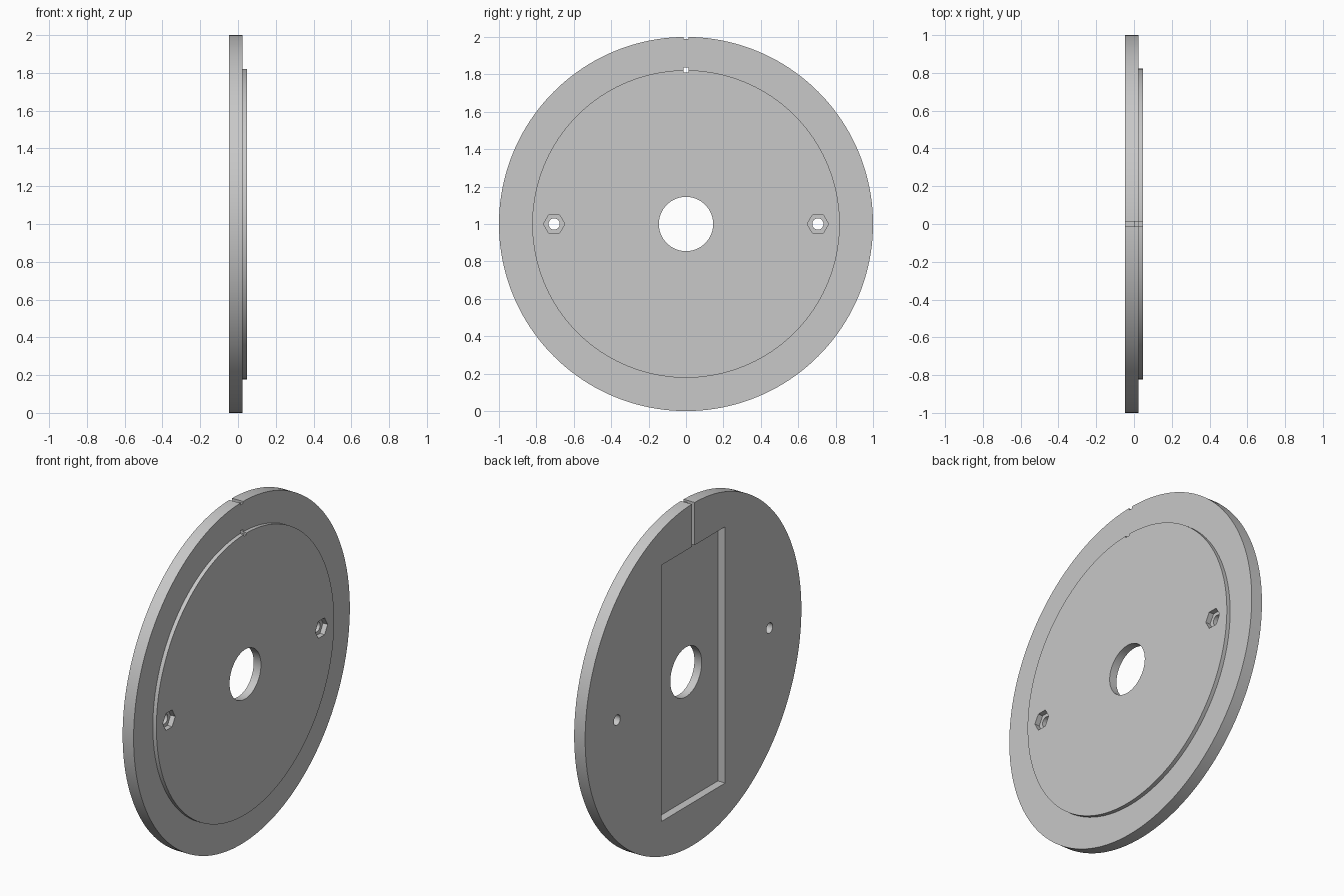
import bpy, bmesh, math
from mathutils import Matrix, Vector

cube = bpy.data.objects.get("Cube")
if cube:
    bpy.data.objects.remove(cube, do_unlink=True)

BACK, STEP, FRONT = -0.047, 0.024, 0.047   # face positions along x
POCKET_FLOOR = 0.0
NUT_FLOOR = 0.017
CENTRE = Vector((0, 0, 1))

grey = bpy.data.materials.new("light_grey")
grey.use_nodes = True
colour = (0.58, 0.58, 0.58, 1)
grey.diffuse_color = colour
grey.node_tree.nodes["Principled BSDF"].inputs["Base Color"].default_value = colour


def make_object(name, bm):
    bmesh.ops.recalc_face_normals(bm, faces=bm.faces)
    mesh = bpy.data.meshes.new(name)
    bm.to_mesh(mesh)
    bm.free()
    mesh.materials.append(grey)
    obj = bpy.data.objects.new(name, mesh)
    bpy.context.collection.objects.link(obj)
    return obj


def box(name, x0, x1, width, z0, z1):
    bm = bmesh.new()
    bmesh.ops.create_cube(bm, size=1)
    size = Matrix.Diagonal((x1 - x0, width, z1 - z0, 1))
    place = Matrix.Translation(((x0 + x1) / 2, 0, (z0 + z1) / 2))
    bmesh.ops.transform(bm, matrix=place @ size, verts=bm.verts)
    return make_object(name, bm)


def prism(name, x0, x1, y, radius, sides):
    # Bar along x with one corner pointing along y
    bm = bmesh.new()
    rings = []
    for x in (x0, x1):
        ring = []
        for i in range(sides):
            a = math.tau * i / sides
            ring.append(bm.verts.new((x, y + radius * math.cos(a), 1 + radius * math.sin(a))))
        bm.faces.new(ring)
        rings.append(ring)
    for i in range(sides):
        j = (i + 1) % sides
        bm.faces.new((rings[0][i], rings[0][j], rings[1][j], rings[1][i]))
    return make_object(name, bm)


# Stepped disc with a centre hole, turned about the x axis
bm = bmesh.new()
profile = [(BACK, 0.145), (BACK, 1.0), (STEP, 1.0), (STEP, 0.822), (FRONT, 0.822), (FRONT, 0.145)]
verts = [bm.verts.new((x, 0, 1 + r)) for x, r in profile]
edges = [bm.edges.new((verts[i - 1], verts[i])) for i in range(len(verts))]
bmesh.ops.spin(bm, geom=verts + edges, cent=CENTRE, axis=(1, 0, 0),
               angle=math.tau, steps=160, use_merge=False)
bmesh.ops.remove_doubles(bm, verts=bm.verts, dist=0.0001)
disc = make_object("wheel_disc", bm)

# Rear pocket, cable groove and the notches through both rims
cutters = [
    box("rear_pocket_cutter", BACK - 0.1, POCKET_FLOOR, 0.59, 0.25, 1.75),
    box("cable_groove_cutter", BACK - 0.1, POCKET_FLOOR, 0.026, 1.7, 2.1),
    box("outer_rim_notch_cutter", -0.2, 0.2, 0.026, 1.988, 2.1),
    box("inner_rim_notch_cutter", -0.2, 0.2, 0.026, 1.811, 1.837),
]
# Bolt holes with hexagonal nut recesses
for side, y in (("left", -0.705), ("right", 0.705)):
    cutters.append(prism(side + "_bolt_hole_cutter", -0.2, 0.2, y, 0.03, 32))
    cutters.append(prism(side + "_nut_recess_cutter", NUT_FLOOR, 0.2, y, 0.057, 6))

bpy.context.view_layer.objects.active = disc
for cutter in cutters:
    cutter.hide_render = True
    mod = disc.modifiers.new(cutter.name, 'BOOLEAN')
    mod.operation = 'DIFFERENCE'
    mod.solver = 'EXACT'
    mod.object = cutter
    bpy.ops.object.modifier_apply(modifier=mod.name)
    bpy.data.objects.remove(cutter, do_unlink=True)

bpy.ops.object.select_all(action='DESELECT')
disc.select_set(True)
bpy.ops.object.shade_smooth_by_angle(angle=math.radians(25))
